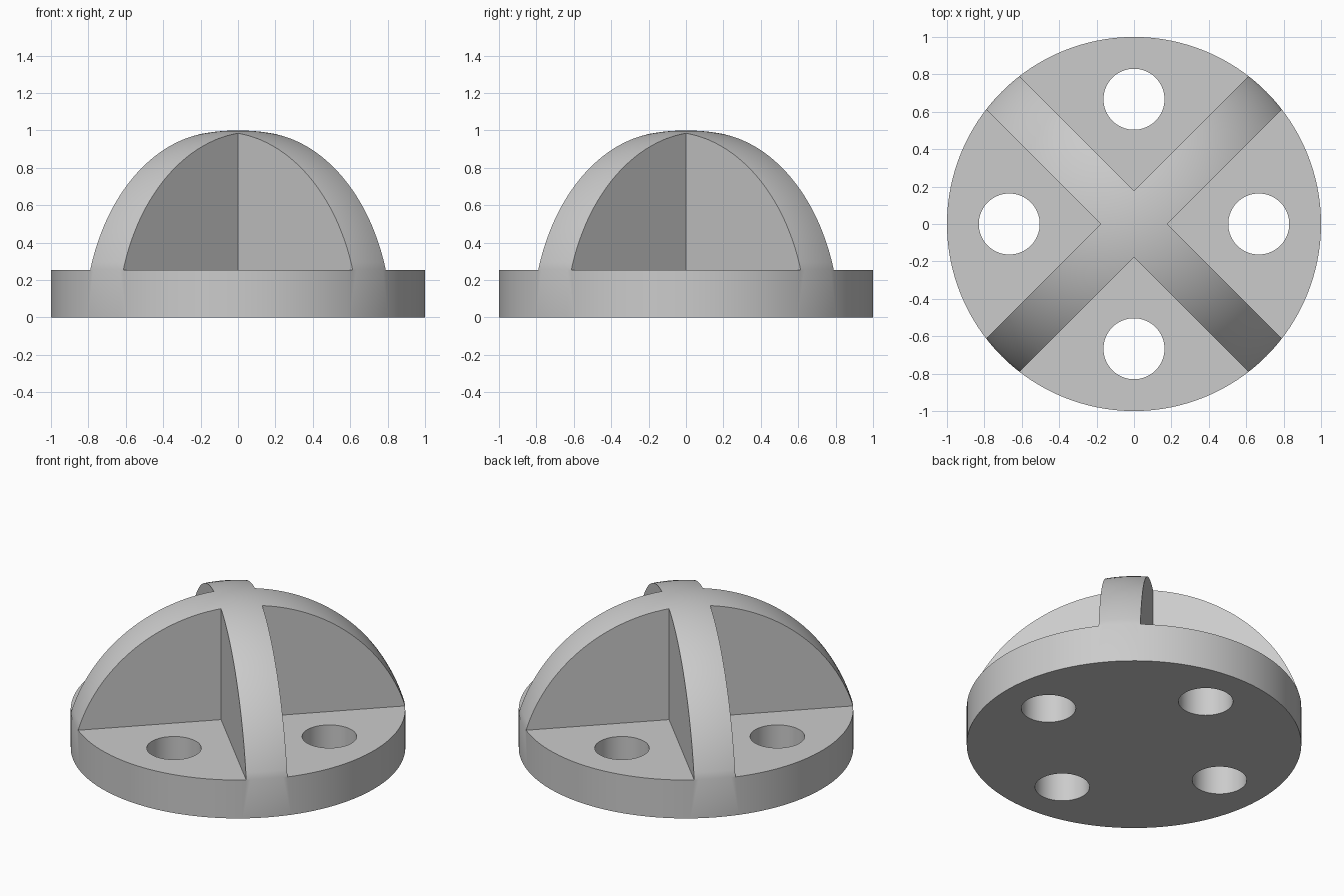
import bpy, bmesh, math
from mathutils import Matrix, Vector

cube = bpy.data.objects.get("Cube")
if cube:
    bpy.data.objects.remove(cube, do_unlink=True)

FLOOR, RIM = 0.253, 0.256         # recess floor, start of the dome curve
RIB_HALF = 0.125                  # half width of the crossed ribs
HOLE_RADIUS, HOLE_DIST = 0.163, 0.667
SEGMENTS, ROWS = 128, 32

grey = bpy.data.materials.new("light grey")
grey.use_nodes = True
colour = (0.6, 0.6, 0.6, 1)
grey.diffuse_color = colour
grey.node_tree.nodes["Principled BSDF"].inputs["Base Color"].default_value = colour


def make_object(name, bm):
    mesh = bpy.data.meshes.new(name)
    bmesh.ops.recalc_face_normals(bm, faces=bm.faces)
    bm.to_mesh(mesh)
    bm.free()
    mesh.materials.append(grey)
    obj = bpy.data.objects.new(name, mesh)
    bpy.context.collection.objects.link(obj)
    return obj


# Solid body: a disc with a shallow spherical cap, turned from one profile
rise = 1 - RIM
radius = (1 + rise ** 2) / (2 * rise)
sweep = math.asin(1 / radius)
profile = [Vector((0, 0, 0)), Vector((1, 0, 0))]
for i in range(ROWS + 1):
    a = sweep * (1 - i / ROWS)
    profile.append(Vector((radius * math.sin(a), 0, 1 - radius + radius * math.cos(a))))

bm = bmesh.new()
verts = [bm.verts.new(p) for p in profile]
edges = [bm.edges.new(pair) for pair in zip(verts, verts[1:])]
bmesh.ops.spin(bm, geom=verts + edges, cent=(0, 0, 0), axis=(0, 0, 1),
               angle=2 * math.pi, steps=SEGMENTS, use_duplicate=False)
bmesh.ops.remove_doubles(bm, verts=bm.verts, dist=1e-4)
bmesh.ops.dissolve_limit(bm, angle_limit=0.001, verts=bm.verts,
                         edges=[e for e in bm.edges if all(v.co.z < 0.01 for v in e.verts)])
body = make_object("ribbed_dome_base", bm)

# Cutter for the four recesses between the ribs
recess = bmesh.new()
size = 1.5
for i in range(4):
    place = (Matrix.Rotation(math.radians(45 + 90 * i), 4, 'Z')
             @ Matrix.Translation((RIB_HALF + size / 2, RIB_HALF + size / 2, FLOOR + size / 2)))
    bmesh.ops.create_cube(recess, size=size, matrix=place)

# Cutter for the four through holes
holes = bmesh.new()
for i in range(4):
    place = (Matrix.Rotation(math.radians(90 * i), 4, 'Z')
             @ Matrix.Translation((HOLE_DIST, 0, 0)))
    bmesh.ops.create_cone(holes, cap_ends=True, segments=64, radius1=HOLE_RADIUS,
                          radius2=HOLE_RADIUS, depth=1, matrix=place)

cutters = [make_object("recess_cutter", recess), make_object("hole_cutter", holes)]
for cutter in cutters:
    cutter.hide_render = True
    mod = body.modifiers.new(cutter.name, 'BOOLEAN')
    mod.operation = 'DIFFERENCE'
    mod.solver = 'EXACT'
    mod.object = cutter

# Apply the cuts and shade the curved surfaces smoothly
bpy.ops.object.select_all(action='DESELECT')
body.select_set(True)
bpy.context.view_layer.objects.active = body
for mod in list(body.modifiers):
    bpy.ops.object.modifier_apply(modifier=mod.name)
for cutter in cutters:
    bpy.data.objects.remove(cutter, do_unlink=True)
bpy.ops.object.shade_smooth_by_angle(angle=math.radians(30))
